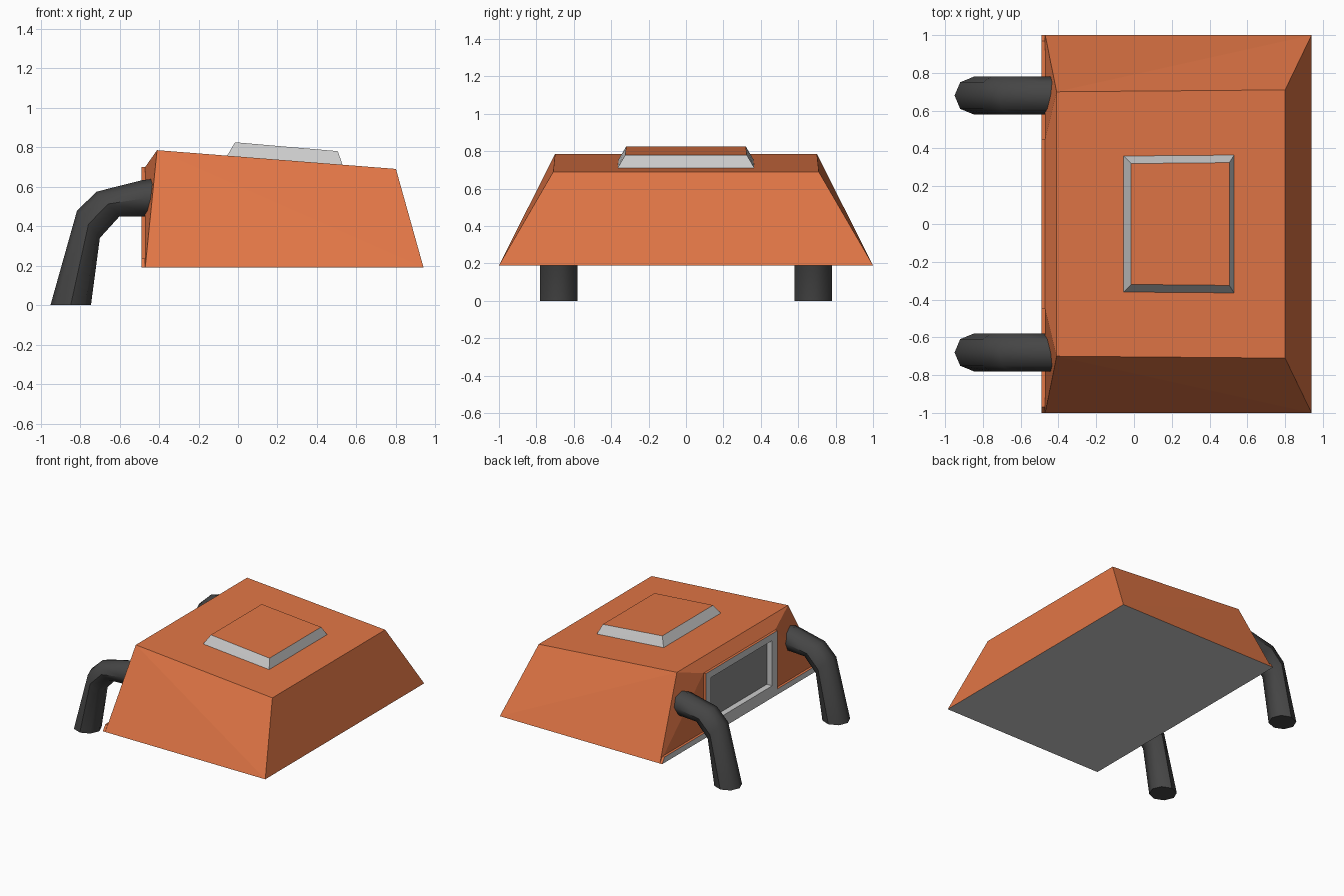
import bpy, bmesh, math
from mathutils import Vector

if "Cube" in bpy.data.objects:
    bpy.data.objects.remove(bpy.data.objects["Cube"])


def material(name, rgb):
    m = bpy.data.materials.new(name)
    m.diffuse_color = (*rgb, 1)
    m.use_nodes = True
    m.node_tree.nodes["Principled BSDF"].inputs["Base Color"].default_value = m.diffuse_color
    return m


ORANGE = material("orange", (0.75, 0.18, 0.06))
GREY = material("grey", (0.6, 0.6, 0.6))
DARK = material("dark_grey", (0.25, 0.25, 0.25))
RUBBER = material("black_rubber", (0.06, 0.06, 0.06))


def make_object(name, bm, mats):
    bmesh.ops.recalc_face_normals(bm, faces=bm.faces)
    me = bpy.data.meshes.new(name)
    bm.to_mesh(me)
    bm.free()
    for m in mats:
        me.materials.append(m)
    ob = bpy.data.objects.new(name, me)
    bpy.context.collection.objects.link(ob)
    return ob


def hull(name, points, mats):
    bm = bmesh.new()
    for p in points:
        bm.verts.new(p)
    bmesh.ops.convex_hull(bm, input=bm.verts)
    bmesh.ops.dissolve_limit(bm, angle_limit=math.radians(0.5),
                             verts=bm.verts, edges=bm.edges)
    return make_object(name, bm, mats)


def mirrored(points):
    return [(x, s * y, z) for x, y, z in points for s in (-1, 1)]


def cut(ob, cutter):
    mod = ob.modifiers.new("recess", "BOOLEAN")
    mod.operation = "DIFFERENCE"
    mod.solver = "EXACT"
    mod.object = cutter
    bpy.context.view_layer.objects.active = ob
    bpy.ops.object.modifier_apply(modifier=mod.name)


def paint(ob, rule):
    for p in ob.data.polygons:
        p.material_index = rule(p.center, p.normal)


# Main sloped shell, with a flat wall in the middle of the rear end
shell = hull("body_shell", mirrored([
    (-0.47, 1, 0.19), (0.94, 1, 0.19),
    (-0.41, 0.70, 0.785), (0.80, 0.71, 0.69),
    (-0.47, 0.45, 0.70)]), [ORANGE, GREY, DARK])

# Rear plate: low sill across the full width plus a raised panel
outline = [(-1, 0.19), (1, 0.19), (0.97, 0.235), (0.45, 0.235),
           (0.45, 0.70), (-0.45, 0.70), (-0.45, 0.235), (-0.97, 0.235)]
bm = bmesh.new()
face = bm.faces.new([bm.verts.new((-0.49, y, z)) for y, z in outline])
ext = bmesh.ops.extrude_face_region(bm, geom=[face], use_keep_orig=True)
bmesh.ops.translate(bm, vec=(0.02, 0, 0),
                    verts=[v for v in ext["geom"] if isinstance(v, bmesh.types.BMVert)])
plate = make_object("rear_plate", bm, [ORANGE, GREY])

# Window recess through the plate into the shell
cutter = hull("recess_cutter", mirrored([
    (x, 0.385, z) for x in (-0.6, -0.443) for z in (0.285, 0.645)]), [])
cutter.hide_render = True
cut(shell, cutter)
cut(plate, cutter)
cutter.hide_viewport = True


def shell_rule(c, n):
    if n.z < -0.9 and c.z < 0.2:
        return 1
    if -0.469 < c.x < -0.44 and abs(c.y) < 0.39 and 0.28 < c.z < 0.65:
        return 2 if n.x < -0.9 else 1
    return 0


def plate_rule(c, n):
    recess = abs(c.y) < 0.39 and 0.28 < c.z < 0.65
    return 1 if n.x < -0.5 or n.z < -0.5 or recess else 0


paint(shell, shell_rule)
paint(plate, plate_rule)

# Raised roof hatch with grey bevelled sides
hatch = hull("roof_hatch", mirrored([
    (-0.055, 0.36, 0.757), (0.53, 0.365, 0.711),
    (-0.015, 0.32, 0.825), (0.505, 0.325, 0.78)]), [ORANGE, GREY])
paint(hatch, lambda c, n: 0 if n.z > 0.9 else 1)

# Bent legs: octagonal tube from outer/inner outline points (x, z) per ring
RINGS = [((-0.36, 0.65), (-0.36, 0.46)), ((-0.49, 0.632), (-0.46, 0.45)),
         ((-0.53, 0.62), (-0.60, 0.45)), ((-0.715, 0.575), (-0.60, 0.45)),
         ((-0.815, 0.48), (-0.70, 0.34)), ((-0.95, 0), (-0.745, 0))]
RINGS.pop(2)


def leg(name, y0):
    bm = bmesh.new()
    rings = []
    for (xo, zo), (xi, zi) in RINGS:
        mid = Vector(((xo + xi) / 2, y0, (zo + zi) / 2))
        half = Vector((xo, y0, zo)) - mid
        rings.append([bm.verts.new(mid + half * math.cos(a) + Vector((0, 0.1 * math.sin(a), 0)))
                      for a in (i * math.tau / 8 for i in range(8))])
    for a, b in zip(rings, rings[1:]):
        for i in range(8):
            j = (i + 1) % 8
            bm.faces.new((a[i], a[j], b[j], b[i]))
    bm.faces.new(rings[0])
    bm.faces.new(rings[-1])
    ob = make_object(name, bm, [RUBBER])
    bpy.ops.object.select_all(action="DESELECT")
    ob.select_set(True)
    bpy.context.view_layer.objects.active = ob
    bpy.ops.object.shade_smooth_by_angle(angle=math.radians(50))


for side, name in ((-1, "leg_front"), (1, "leg_back")):
    leg(name, side * 0.68)
